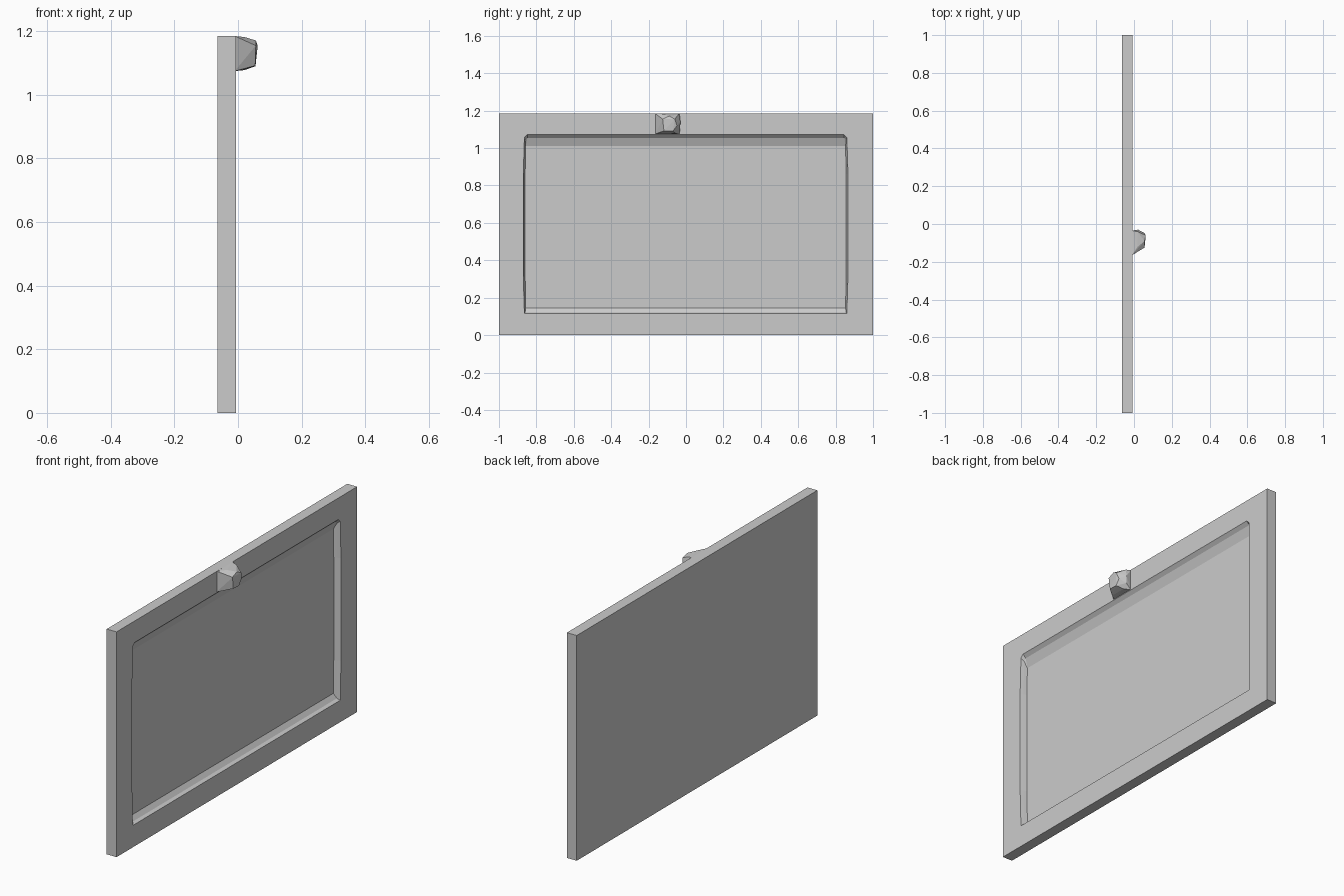
import bpy
import bmesh

cube = bpy.data.objects.get("Cube")
if cube:
    bpy.data.objects.remove(cube, do_unlink=True)

grey = bpy.data.materials.new("plain grey")
grey.use_nodes = True
colour = (0.6, 0.6, 0.6, 1)
grey.diffuse_color = colour
grey.node_tree.nodes["Principled BSDF"].inputs["Base Color"].default_value = colour


def finish(name, bm):
    bmesh.ops.remove_doubles(bm, verts=bm.verts[:], dist=0.0005)
    bmesh.ops.recalc_face_normals(bm, faces=bm.faces[:])
    mesh = bpy.data.meshes.new(name)
    bm.to_mesh(mesh)
    bm.free()
    mesh.materials.append(grey)
    obj = bpy.data.objects.new(name, mesh)
    bpy.context.collection.objects.link(obj)
    return obj


def ring(bm, x, y0, y1, z0, z1, bulge=0.0, cut=0.0):
    """Rectangle with clipped top corners and gently bowed sides."""
    low, high = 0.32, 0.86
    outline = [(y0, z0), (y1, z0), (y1 + bulge, low), (y1 + bulge, high),
               (y1, z1 - cut), (y1 - cut, z1), (y0 + cut, z1), (y0, z1 - cut),
               (y0 - bulge, high), (y0 - bulge, low)]
    return [bm.verts.new((x, y, z)) for y, z in outline]


# Panel: back, outer edge, raised border, sloped lips and sunken floor
bm = bmesh.new()
rings = [
    ring(bm, -0.064, -1, 1, 0, 1.185),
    ring(bm, -0.007, -1, 1, 0, 1.185),
    ring(bm, -0.007, -0.864, 0.86, 0.115, 1.072, 0.006, 0.016),
    ring(bm, -0.024, -0.86, 0.856, 0.122, 1.055, 0.005, 0.012),
    ring(bm, -0.042, -0.857, 0.853, 0.145, 1.01, 0.003, 0.0),
]
for a, b in zip(rings, rings[1:]):
    for i in range(len(a)):
        j = (i + 1) % len(a)
        bm.faces.new((a[i], a[j], b[j], b[i]))
bm.faces.new(rings[0])
bm.faces.new(rings[-1])
finish("framed_panel", bm)

# Faceted knob on the top border, flaring out of a square mount
knob_points = [
    # middle
    (0.018, -0.145, 1.165), (0.02, -0.12, 1.182), (0.018, -0.04, 1.18),
    (0.022, -0.03, 1.14), (0.022, -0.032, 1.10), (0.02, -0.055, 1.078),
    (0.018, -0.135, 1.08),
    # front
    (0.056, -0.125, 1.155), (0.056, -0.09, 1.171), (0.062, -0.06, 1.155),
    (0.055, -0.048, 1.12), (0.055, -0.07, 1.09), (0.054, -0.118, 1.092),
]
bm = bmesh.new()
for p in knob_points:
    bm.verts.new(p)
for y in (-0.165, -0.035):
    for z in (1.075, 1.185):
        bm.verts.new((-0.01, y, z))
bmesh.ops.convex_hull(bm, input=bm.verts[:])
finish("knob", bm)
